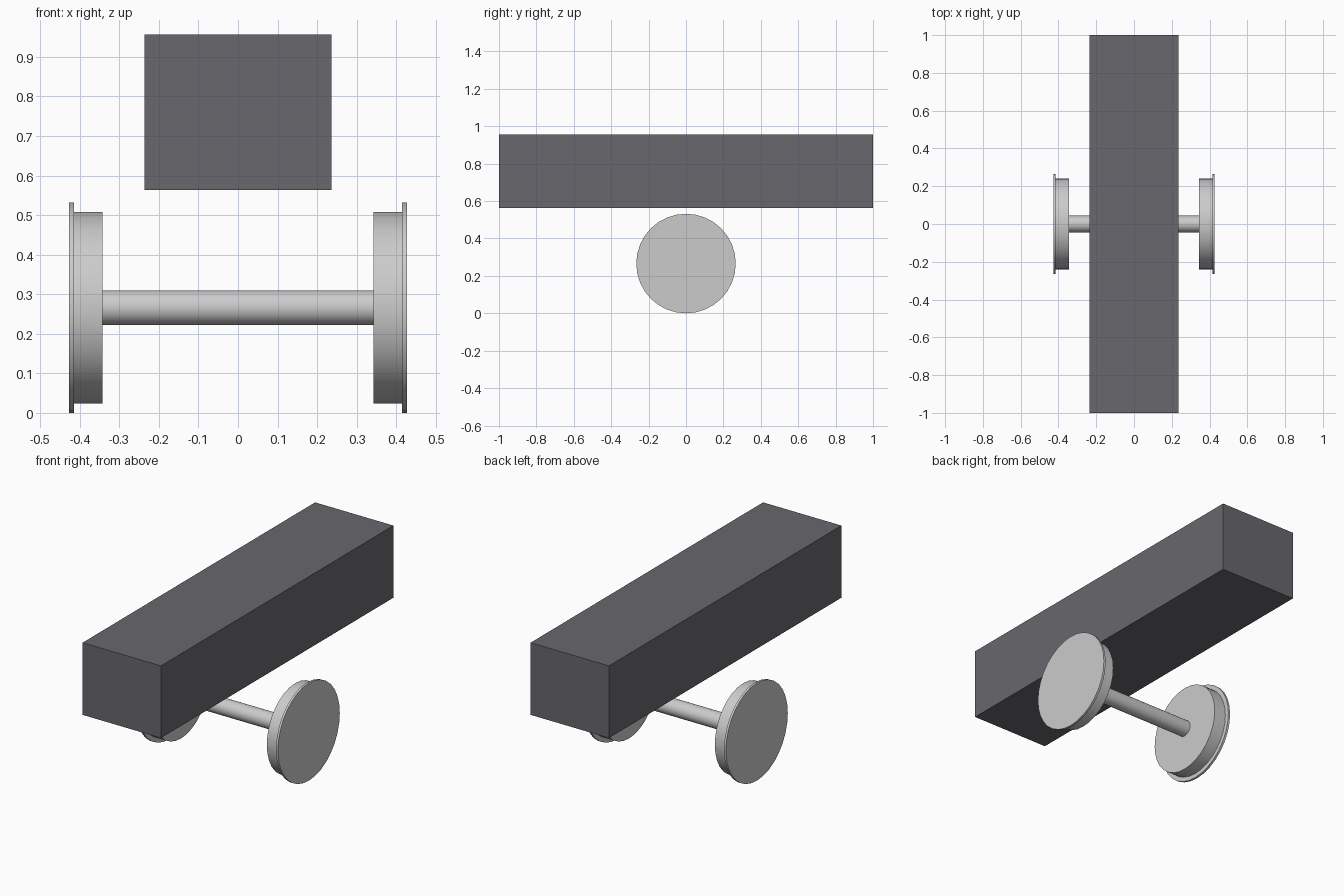
import bpy, bmesh, math

if "Cube" in bpy.data.objects:
    bpy.data.objects.remove(bpy.data.objects["Cube"])

AXLE_Z = 0.266
SIDES = 32


def lathe_x(name, profile):
    """Closed solid turned around the axle line; profile is (x, radius) pairs."""
    bm = bmesh.new()
    rings = []
    for x, r in profile:
        rings.append([bm.verts.new((x, r * math.sin(2 * math.pi * i / SIDES),
                                    r * math.cos(2 * math.pi * i / SIDES)))
                      for i in range(SIDES)])
    for a, b in zip(rings, rings[1:]):
        for i in range(SIDES):
            j = (i + 1) % SIDES
            bm.faces.new((a[i], a[j], b[j], b[i]))
    bm.faces.new(rings[0])
    bm.faces.new(rings[-1])
    bmesh.ops.recalc_face_normals(bm, faces=bm.faces)
    mesh = bpy.data.meshes.new(name)
    bm.to_mesh(mesh)
    bm.free()
    obj = bpy.data.objects.new(name, mesh)
    obj.location.z = AXLE_Z
    bpy.context.collection.objects.link(obj)
    bpy.ops.object.select_all(action='DESELECT')
    obj.select_set(True)
    bpy.context.view_layer.objects.active = obj
    bpy.ops.object.shade_smooth_by_angle(angle=math.radians(30))
    return obj


# Axle between the wheels
lathe_x("axle", [(-0.343, 0.044), (0.343, 0.044)])

# Wheels: broad tread with a thin outer flange
for side, label in ((-1, "left"), (1, "right")):
    lathe_x(label + "_wheel", [(side * 0.343, 0.242), (side * 0.415, 0.242),
                               (side * 0.415, 0.266), (side * 0.427, 0.266)])

# Long dark beam above the wheelset
bpy.ops.mesh.primitive_cube_add(size=1, location=(0, 0, 0.7595))
beam = bpy.context.object
beam.name = "body_beam"
beam.scale = (0.472, 2.0, 0.393)
bpy.ops.object.transform_apply(location=False, rotation=False, scale=True)
dark = bpy.data.materials.new("dark_grey")
dark.diffuse_color = (0.14, 0.14, 0.155, 1)
dark.use_nodes = True
dark.node_tree.nodes["Principled BSDF"].inputs["Base Color"].default_value = dark.diffuse_color
beam.data.materials.append(dark)
